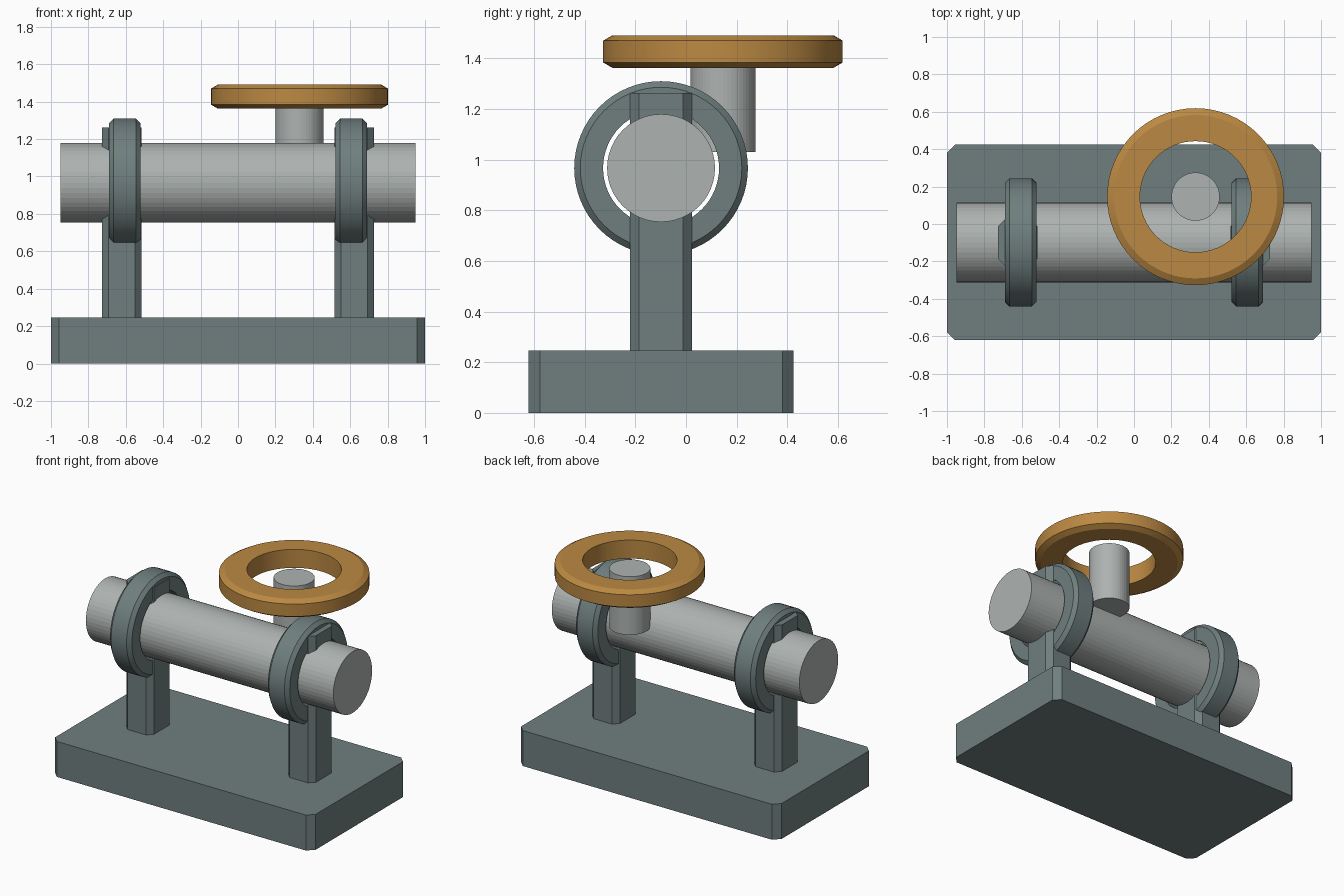
import bpy, bmesh
from math import cos, sin, pi
from mathutils import Matrix

if "Cube" in bpy.data.objects:
    bpy.data.objects.remove(bpy.data.objects["Cube"])

AXIS_Y, AXIS_Z = -0.0985, 0.967      # shaft axis
WHEEL_X, WHEEL_Y = 0.329, 0.146      # handwheel axis
ALONG_X = Matrix.Rotation(pi / 2, 4, 'Y')


def material(name, rgb):
    m = bpy.data.materials.new(name)
    m.diffuse_color = (*rgb, 1)
    m.use_nodes = True
    m.node_tree.nodes["Principled BSDF"].inputs["Base Color"].default_value = m.diffuse_color
    return m


slate = material("slate", (0.16, 0.21, 0.21))
steel = material("steel", (0.42, 0.45, 0.44))
amber = material("amber", (0.50, 0.25, 0.055))


def finish(name, bm, mat, location, smooth=False):
    bmesh.ops.recalc_face_normals(bm, faces=bm.faces)
    mesh = bpy.data.meshes.new(name)
    bm.to_mesh(mesh)
    bm.free()
    mesh.materials.append(mat)
    ob = bpy.data.objects.new(name, mesh)
    ob.location = location
    bpy.context.collection.objects.link(ob)
    if smooth:
        bpy.ops.object.select_all(action='DESELECT')
        bpy.context.view_layer.objects.active = ob
        ob.select_set(True)
        bpy.ops.object.shade_smooth_by_angle(angle=pi / 7)
    return ob


def block(name, size, location, chamfer):
    """Box with its four upright edges chamfered."""
    bm = bmesh.new()
    bmesh.ops.create_cube(bm, size=1)
    bmesh.ops.scale(bm, vec=size, verts=bm.verts)
    upright = [e for e in bm.edges
               if abs(e.verts[0].co.z - e.verts[1].co.z) > 1e-4]
    bmesh.ops.bevel(bm, geom=upright, offset=chamfer, segments=1, affect='EDGES')
    return finish(name, bm, slate, location)


def rod(name, radius, length, location, turn=Matrix()):
    bm = bmesh.new()
    bmesh.ops.create_cone(bm, cap_ends=True, segments=48, radius1=radius,
                          radius2=radius, depth=length, matrix=turn)
    return finish(name, bm, steel, location)


def ring(name, outer, inner, width, cut_r, cut_w, mat, location, turn=Matrix()):
    """Flat ring with chamfered outer rims, lathed from its cross-section."""
    h, n = width / 2, 64
    profile = [(inner, -h), (outer - cut_r, -h), (outer, -h + cut_w),
               (outer, h - cut_w), (outer - cut_r, h), (inner, h)]
    bm = bmesh.new()
    loops = [[bm.verts.new((r * cos(2 * pi * i / n), r * sin(2 * pi * i / n), z))
              for r, z in profile] for i in range(n)]
    for i in range(n):
        a, b = loops[i], loops[(i + 1) % n]
        for j in range(len(profile)):
            k = (j + 1) % len(profile)
            bm.faces.new((a[j], b[j], b[k], a[k]))
    bm.transform(turn)
    return finish(name, bm, mat, location, smooth=True)


# Base plate
block("base", (2.0, 1.046, 0.246), (0, -0.0985, 0.123), 0.044)

# Posts and collars, mirrored left and right
for side, s in (("left", -1), ("right", 1)):
    block(f"{side}_post", (0.212, 0.245, 1.063), (s * 0.622, AXIS_Y, 0.7315), 0.036)
    ring(f"{side}_collar", 0.343, 0.229, 0.167, 0.024, 0.024, slate,
         (s * 0.606, AXIS_Y, AXIS_Z), ALONG_X)

# Horizontal shaft
rod("shaft", 0.213, 1.9, (0, AXIS_Y, AXIS_Z), ALONG_X)

# Upright stem and handwheel
rod("stem", 0.129, 0.404, (WHEEL_X, WHEEL_Y, 1.233))
ring("handwheel", 0.473, 0.297, 0.128, 0.036, 0.021, amber,
     (WHEEL_X, WHEEL_Y, 1.427))
